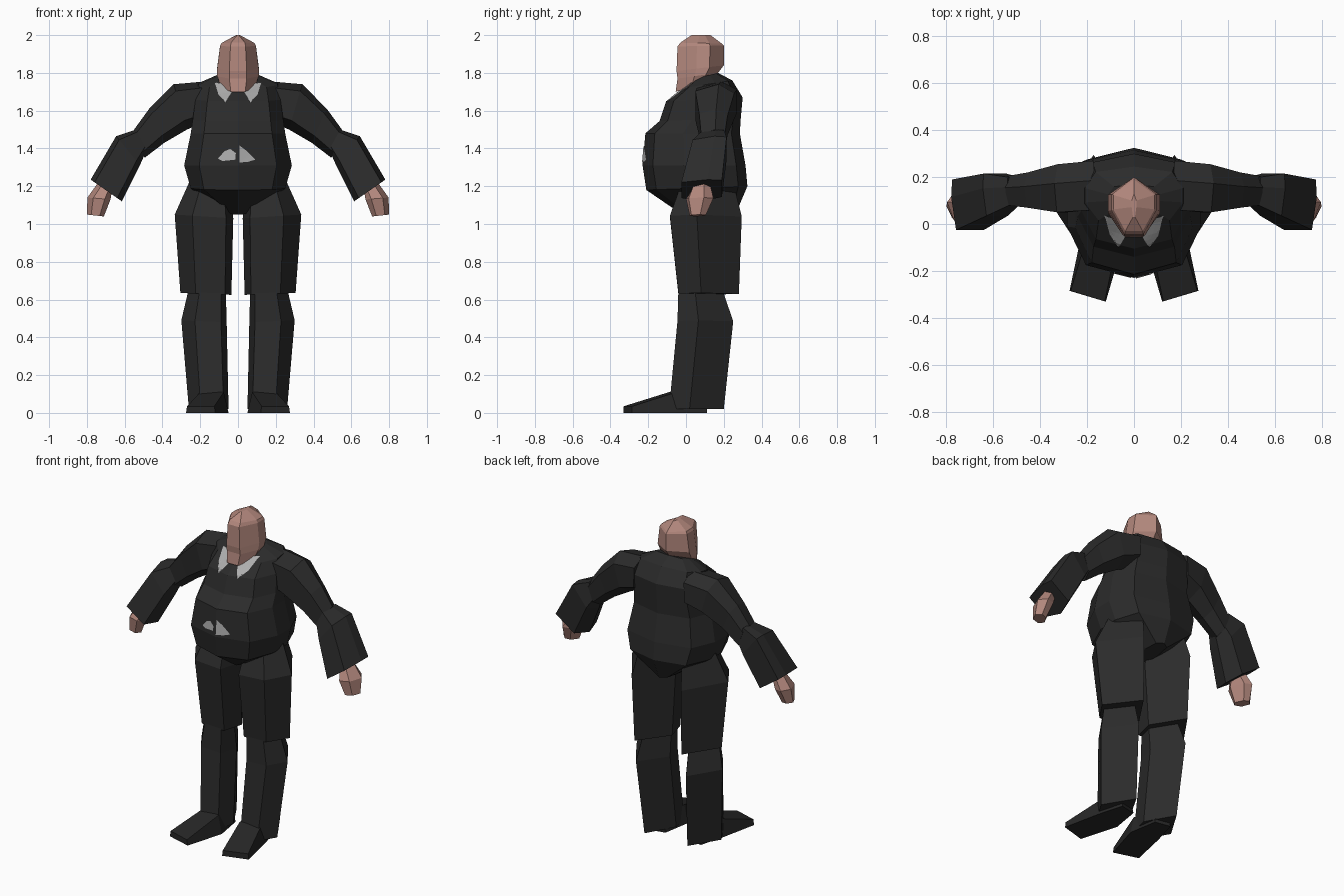
import bpy, bmesh
from mathutils import Vector
from mathutils.bvhtree import BVHTree

if "Cube" in bpy.data.objects:
    bpy.data.objects.remove(bpy.data.objects["Cube"])


def material(name, rgb):
    m = bpy.data.materials.new(name)
    m.diffuse_color = (*rgb, 1)
    m.use_nodes = True
    m.node_tree.nodes["Principled BSDF"].inputs["Base Color"].default_value = m.diffuse_color
    return m


SUIT = material("charcoal suit", (0.024, 0.024, 0.024))
SHOE = material("black leather", (0.02, 0.02, 0.02))
SKIN = material("skin", (0.45, 0.245, 0.205))
SHIRT = material("grey shirt", (0.42, 0.42, 0.42))


def add_object(name, bm, mat):
    me = bpy.data.meshes.new(name)
    bm.to_mesh(me)
    bm.free()
    me.materials.append(mat)
    ob = bpy.data.objects.new(name, me)
    bpy.context.collection.objects.link(ob)
    return ob


def loft(name, rings, mat):
    """Skin a stack of equal-length point rings and cap both ends."""
    bm = bmesh.new()
    vs = [[bm.verts.new(p) for p in r] for r in rings]
    n = len(vs[0])
    for a, b in zip(vs, vs[1:]):
        for i in range(n):
            j = (i + 1) % n
            bm.faces.new((a[i], a[j], b[j], b[i]))
    bm.faces.new(vs[0][::-1])
    bm.faces.new(vs[-1])
    bmesh.ops.recalc_face_normals(bm, faces=bm.faces)
    return add_object(name, bm, mat)


def body_ring(half, w, yf, zf, yb, zb):
    """Symmetric ring from a half outline, stretched from front to back."""
    pts = [(tx, t) for tx, t in half]
    pts += [(-tx, t) for tx, t in reversed(half) if tx > 0]
    return [(w * tx, yf + (yb - yf) * t, zf + (zb - zf) * t) for tx, t in pts]


# Limb cross-sections: (inner -1 .. outer 1, front -1 .. back 1)
LEG = [(1, -.25), (.4, -1), (-.75, -1), (-1, -.2), (-.05, 1)]
SLEEVE = [(1, .2), (.6, 1), (-.55, 1), (-1, .1), (-.6, -1), (.7, -1)]
CUFF = [(1, .3), (.95, 1), (-.6, 1), (-1, 0), (-.7, -1), (.75, -1)]
PALM = [(1, .3), (.4, 1), (-.4, .8), (-1, -.3), (-.5, -1), (.5, -.8)]


def limb_pair(name, section, rows, mat):
    """Mirrored limb; each row = outer x,z, inner x,z, front y, back y."""
    for side, s in (("right", 1), ("left", -1)):
        rings = []
        for ax, az, bx, bz, yf, yb in rows:
            c = Vector(((ax + bx) / 2, (yf + yb) / 2, (az + bz) / 2))
            u = Vector(((ax - bx) / 2, 0, (az - bz) / 2))
            v = Vector((0, (yb - yf) / 2, 0))
            ring = [c + u * p + v * q for p, q in section]
            rings.append([(s * p.x, p.y, p.z) for p in ring])
        loft(side + "_" + name, rings, mat)


# Jacket with chest step and round belly
torso_half = [(0, 0), (.72, .1), (1, .4), (1, .64), (.78, .91), (0, 1)]
torso_rows = [(.05, -.02, 1.05, .27, 1.07), (.25, -.21, 1.18, .325, 1.20),
              (.285, -.23, 1.31, .315, 1.31), (.25, -.215, 1.48, .285, 1.48),
              (.24, -.14, 1.545, .29, 1.56), (.225, -.105, 1.65, .30, 1.67),
              (.21, -.01, 1.72, .245, 1.76), (.11, .05, 1.77, .17, 1.80)]
torso = loft("jacket", [body_ring(torso_half, *r) for r in torso_rows], SUIT)

# Head with flat face, pointed back and low peaked crown
head_half = [(.42, 0), (1, .42), (1, .7), (0, 1)]
head_rows = [(.09, -.055, 1.70, .14, 1.76), (.11, -.045, 1.77, .17, 1.80),
             (.11, -.05, 1.81, .20, 1.84), (.095, -.045, 1.94, .20, 1.945),
             (.088, -.03, 1.96, .19, 1.955), (.01, .03, 2.0, .13, 2.0)]
loft("head", [body_ring(head_half, *r) for r in head_rows], SKIN)

# Sleeves and hands
limb_pair("upper_sleeve", SLEEVE, [(.17, 1.755, .18, 1.54, .06, .27),
                                   (.34, 1.74, .27, 1.50, .05, .255),
                                   (.47, 1.61, .39, 1.43, .07, .22),
                                   (.55, 1.50, .495, 1.35, .08, .205)], SUIT)
limb_pair("lower_sleeve", CUFF, [(.54, 1.50, .48, 1.40, .08, .20),
                                 (.645, 1.465, .52, 1.31, .035, .215),
                                 (.78, 1.235, .615, 1.12, -.025, .19)], SUIT)
limb_pair("hand", PALM, [(.74, 1.22, .67, 1.16, .03, .13),
                         (.797, 1.14, .675, 1.13, 0, .145),
                         (.80, 1.05, .71, 1.04, .02, .105)], SKIN)

# Trouser legs
limb_pair("thigh", LEG, [(.25, 1.24, .05, 1.20, -.02, .25),
                         (.335, 1.05, .025, 1.03, -.085, .295),
                         (.305, .635, .035, .625, -.04, .28)], SUIT)
limb_pair("shin", LEG, [(.26, .66, .065, .66, -.04, .19),
                        (.30, .49, .06, .48, -.045, .25),
                        (.26, .02, .05, .02, -.09, .20)], SUIT)

# Shoes turned slightly outward
for side, s in (("right", 1), ("left", -1)):
    rings = []
    for ax, ay, bx, by, h, inset in ((.12, -.33, .275, -.285, .035, .005),
                                     (.05, -.09, .225, -.05, .11, .025),
                                     (.08, .09, .18, .11, .09, .02)):
        rings.append([(s * ax, ay, 0), (s * bx, by, 0),
                      (s * (bx - inset), by, h), (s * (ax + inset), ay, h)])
    loft(side + "_shoe", rings, SHOE)

# Shirt showing at the collar and belly, draped on the jacket surface
src = bmesh.new()
src.from_mesh(torso.data)
tree = BVHTree.FromBMesh(src)
collar = [(-.125, 1.745), (-.105, 1.68), (-.065, 1.64), (-.025, 1.70), (-.02, 1.735)]
patches = {
    "left_collar": collar,
    "right_collar": [(-x, z) for x, z in collar],
    "left_belly_shirt": [(-.105, 1.345), (-.07, 1.385), (-.04, 1.397),
                         (-.01, 1.375), (-.012, 1.34), (-.08, 1.333)],
    "right_belly_shirt": [(.006, 1.415), (.04, 1.39), (.09, 1.34),
                          (.05, 1.328), (.006, 1.325)],
}
for name, outline in patches.items():
    bm = bmesh.new()
    bm.faces.new([bm.verts.new((x, -1, z)) for x, z in outline])
    bmesh.ops.triangulate(bm, faces=bm.faces[:])
    bmesh.ops.subdivide_edges(bm, edges=bm.edges[:], cuts=5, use_grid_fill=True)
    for v in bm.verts:
        hit = tree.ray_cast(v.co, Vector((0, 1, 0)))
        if hit[0]:
            v.co = hit[0] + hit[1] * 0.006
    bmesh.ops.recalc_face_normals(bm, faces=bm.faces)
    if sum(f.normal.y for f in bm.faces) > 0:
        bmesh.ops.reverse_faces(bm, faces=bm.faces)
    add_object(name, bm, SHIRT)
src.free()
